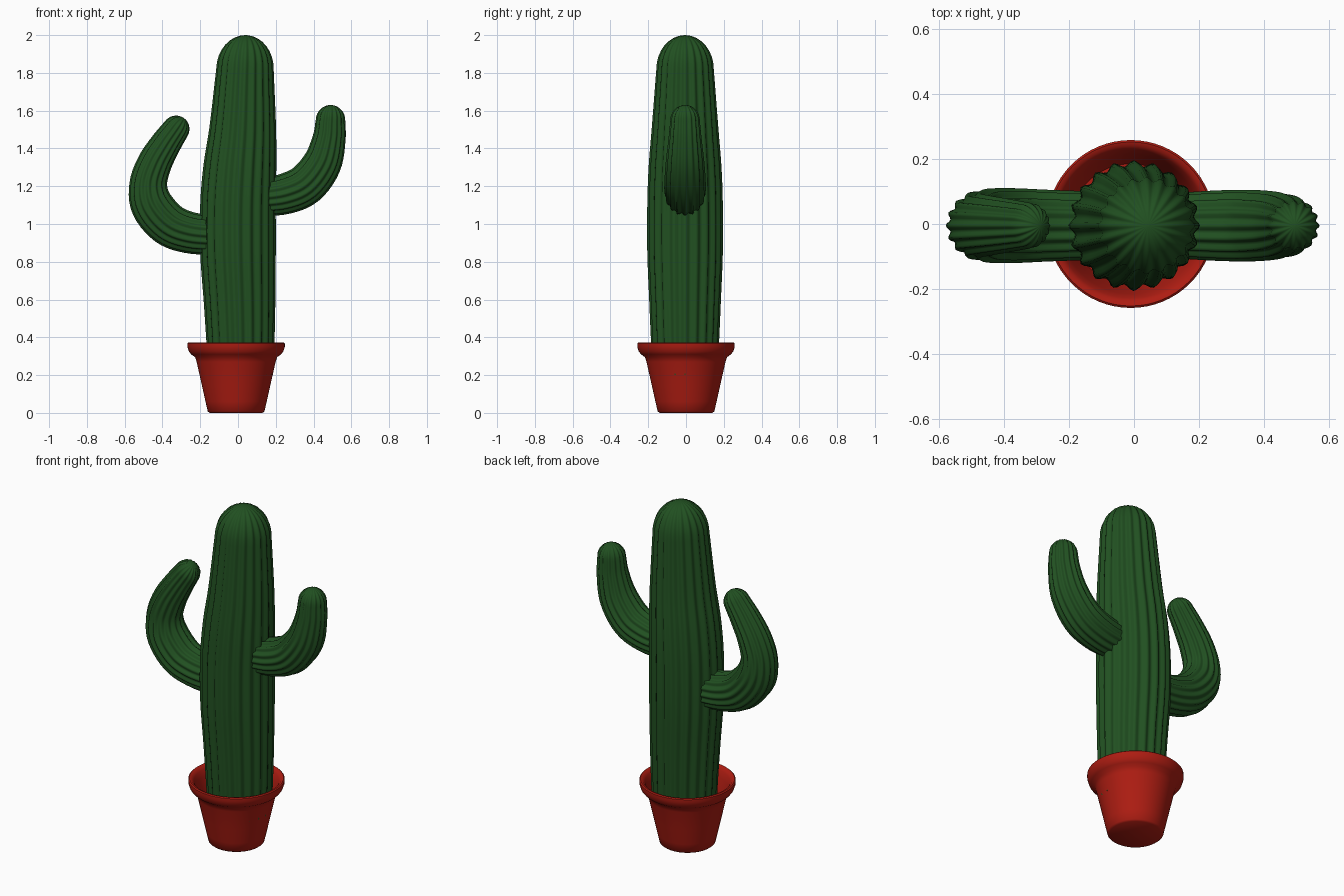
import bpy, math
from mathutils import Vector

if "Cube" in bpy.data.objects:
    bpy.data.objects.remove(bpy.data.objects["Cube"])

def material(name, rgb):
    m = bpy.data.materials.new(name)
    m.diffuse_color = (*rgb, 1)
    m.use_nodes = True
    m.node_tree.nodes["Principled BSDF"].inputs["Base Color"].default_value = m.diffuse_color
    return m

GREEN = material("cactus_green", (0.015, 0.08, 0.015))
RED = material("pot_red", (0.42, 0.012, 0.006))

def make_object(name, verts, faces, mat, angle):
    me = bpy.data.meshes.new(name)
    me.from_pydata(verts, [], faces)
    me.materials.append(mat)
    ob = bpy.data.objects.new(name, me)
    bpy.context.collection.objects.link(ob)
    bpy.ops.object.select_all(action='DESELECT')
    ob.select_set(True)
    bpy.context.view_layer.objects.active = ob
    bpy.ops.object.mode_set(mode='EDIT')
    bpy.ops.mesh.select_all(action='SELECT')
    bpy.ops.mesh.normals_make_consistent(inside=False)
    bpy.ops.object.mode_set(mode='OBJECT')
    bpy.ops.object.shade_smooth_by_angle(angle=math.radians(angle))
    return ob

def skin(rings):
    """Join equal rings of points into a closed tube."""
    n = len(rings[0])
    verts = [p for ring in rings for p in ring]
    faces = [(i*n + j, i*n + (j+1) % n, (i+1)*n + (j+1) % n, (i+1)*n + j)
             for i in range(len(rings) - 1) for j in range(n)]
    faces.append(tuple(range(n)))
    faces.append(tuple(range(len(verts) - n, len(verts))))
    return verts, faces

def spline(points, steps):
    """Catmull-Rom through (x, z, radius) stations."""
    p = [Vector(q) for q in points]
    p = [2*p[0] - p[1]] + p + [2*p[-1] - p[-2]]
    out = []
    for a, b, c, d in zip(p, p[1:], p[2:], p[3:]):
        for s in range(steps):
            t = s / steps
            out.append(0.5*(2*b + (c-a)*t + (2*a-5*b+4*c-d)*t*t + (3*b-a-3*c+d)*t**3))
    return out + [p[-2]]

def ribbed_stem(name, stations, ribs, depth, cap):
    """Ribbed tube along a path in the xz plane with a domed tip."""
    pts = spline(stations, 5)
    tangents = []
    for i in range(len(pts)):
        d = pts[min(i+1, len(pts)-1)] - pts[max(i-1, 0)]
        tangents.append(Vector((d.x, 0, d.y)).normalized())
    path = [(Vector((q.x, Y, q.y)), q.z, t) for q, t in zip(pts, tangents)]
    centre, radius, t = path[-1]
    for i in range(1, 9):
        q = math.radians(88) * i / 8
        path.append((centre + t*cap*math.sin(q), radius*math.cos(q), t))
    n = ribs * 6
    rings = []
    for c, r, t in path:
        side = Vector((t.z, 0, -t.x))
        ring = []
        for j in range(n):
            a = 2*math.pi*j/n
            rr = r*(1 - depth*(0.5 - 0.5*math.cos(ribs*a)))
            ring.append(c + side*rr*math.cos(a) + Vector((0, rr*math.sin(a), 0)))
        rings.append(ring)
    return make_object(name, *skin(rings), GREEN, 80)

Y = -0.005

# Main stem
ribbed_stem("stem", [(.013, .2, .172), (.013, .37, .18), (.008, .6, .19), (0, .85, .2),
                     (0, 1.1, .2), (.01, 1.3, .193), (.025, 1.5, .177), (.037, 1.82, .152)],
            20, .09, .18)

# Arms
ribbed_stem("right_arm", [(.12, 1.14, .1), (.25, 1.16, .108), (.36, 1.21, .11),
                          (.445, 1.32, .103), (.482, 1.45, .088), (.49, 1.55, .078)],
            16, .12, .08)
ribbed_stem("left_arm", [(-.12, .94, .105), (-.26, .955, .11), (-.37, 1.0, .115),
                         (-.455, 1.1, .113), (-.475, 1.21, .1), (-.442, 1.32, .092),
                         (-.385, 1.42, .082), (-.33, 1.5, .072)],
            16, .12, .075)

# Flower pot: outer wall, rolled rim, inner wall and floor
profile = [(.14, 0), (.15, .008), (.162, .06), (.182, .15), (.209, .27), (.217, .295),
           (.238, .31), (.25, .325), (.258, .35), (.258, .368), (.252, .373), (.24, .37),
           (.228, .355), (.215, .32), (.2, .26), (.185, .2)]
SEG = 64
rings = [[(-.01 + r*math.cos(2*math.pi*j/SEG), r*math.sin(2*math.pi*j/SEG), z)
          for j in range(SEG)] for r, z in profile]
make_object("pot", *skin(rings), RED, 50)
